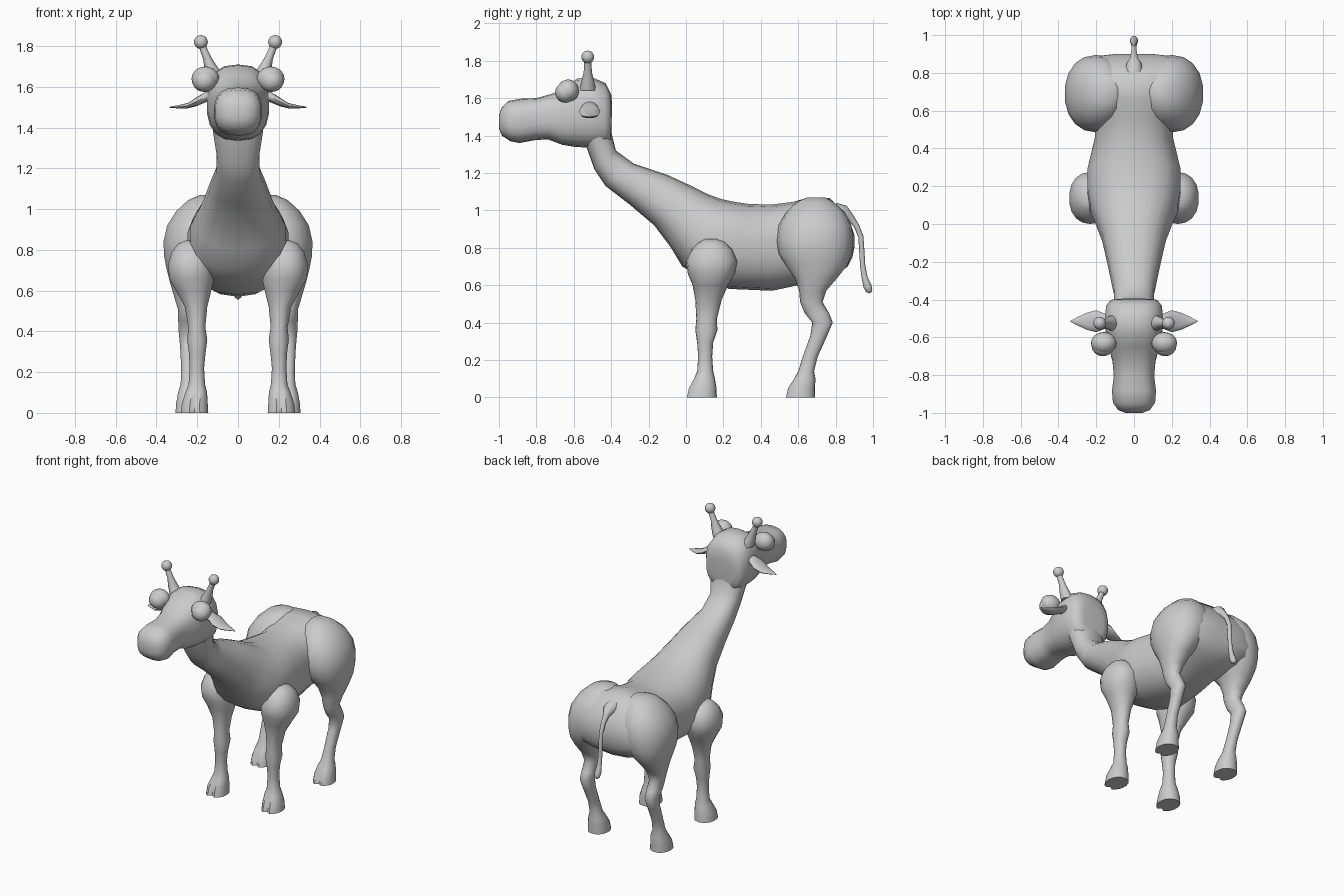
import bpy, bmesh, math
from mathutils import Vector

N = 18


def finish(name, bm):
    bmesh.ops.recalc_face_normals(bm, faces=bm.faces)
    me = bpy.data.meshes.new(name)
    bm.to_mesh(me)
    bm.free()
    for p in me.polygons:
        p.use_smooth = True
    me.set_sharp_from_angle(angle=math.radians(50))
    ob = bpy.data.objects.new(name, me)
    bpy.context.collection.objects.link(ob)
    return ob


def loft(name, rings, n=N, e=1.0):
    """rings: (centre, half-axis u, half-axis v, cleft factor for the -v vertex)"""
    bm = bmesh.new()
    rows = []
    for c, u, v, cleft in rings:
        row = []
        for i in range(n):
            a = 2 * math.pi * i / n - math.pi / 2
            ca, sa = math.cos(a), math.sin(a)
            k = cleft if i == 0 else 1
            s = math.copysign(abs(sa) ** e, sa) * k
            t = math.copysign(abs(ca) ** e, ca)
            row.append(bm.verts.new(Vector(c) + Vector(u) * t + Vector(v) * s))
        rows.append(row)
    for a, b in zip(rows, rows[1:]):
        for i in range(n):
            j = (i + 1) % n
            bm.faces.new((a[i], a[j], b[j], b[i]))
    bm.faces.new(rows[0])
    bm.faces.new(rows[-1])
    return finish(name, bm)


def profile(name, pairs, e):
    """Loft through top/bottom points (y, z) of the side outline plus half-width"""
    rings = []
    for y1, z1, y2, z2, w in pairs:
        t, b = Vector((0, y1, z1)), Vector((0, y2, z2))
        rings.append(((t + b) / 2, (w, 0, 0), (t - b) / 2, 1))
    return loft(name, rings, e=e)


def limb(name, rows, s):
    """Horizontal rings: z, x centre, x radius, y min, y max, cleft"""
    return loft(name, [((s * x, (y0 + y1) / 2, z), (rx, 0, 0), (0, (y1 - y0) / 2, 0), k)
                       for z, x, rx, y0, y1, k in rows], e=0.92)


def ball(name, c, r):
    bm = bmesh.new()
    bmesh.ops.create_uvsphere(bm, u_segments=16, v_segments=10, radius=1)
    for v in bm.verts:
        v.co = Vector(c) + Vector([v.co[i] * r[i] for i in range(3)])
    return finish(name, bm)


# neck and torso
profile("body", [
    (-.40, 1.42, -.54, 1.36, .125), (-.375, 1.32, -.49, 1.22, .105),
    (-.28, 1.25, -.43, 1.13, .108), (-.10, 1.19, -.30, 1.03, .14),
    (.03, 1.13, -.17, .92, .17), (.12, 1.085, -.08, .80, .205),
    (.19, 1.06, -.02, .70, .235), (.26, 1.045, .08, .64, .25),
    (.33, 1.035, .23, .58, .25), (.45, 1.03, .46, .57, .21),
    (.57, 1.045, .60, .60, .21), (.66, 1.07, .72, .625, .25),
    (.77, 1.065, .81, .66, .30), (.84, .995, .865, .70, .29),
    (.88, .93, .89, .75, .22), (.90, .87, .90, .80, .10)], .85)

# head and muzzle
profile("head", [
    (-.395, 1.56, -.40, 1.40, .08), (-.40, 1.62, -.405, 1.36, .125),
    (-.43, 1.68, -.44, 1.335, .15), (-.50, 1.71, -.52, 1.335, .155),
    (-.58, 1.705, -.60, 1.34, .15), (-.65, 1.66, -.66, 1.35, .135),
    (-.71, 1.625, -.74, 1.38, .115), (-.80, 1.60, -.81, 1.375, .108),
    (-.88, 1.597, -.89, 1.36, .118), (-.95, 1.585, -.94, 1.37, .113),
    (-.985, 1.55, -.985, 1.40, .085), (-1.0, 1.51, -1.0, 1.44, .045)], .78)

front_rows = [
    (0, .213, .068, 0, .165, .75), (.05, .212, .064, .012, .163, .75),
    (.10, .205, .054, .04, .155, .85), (.14, .202, .041, .06, .145, 1),
    (.22, .202, .036, .065, .14, 1), (.29, .20, .041, .06, .145, 1),
    (.36, .20, .050, .05, .168, 1), (.42, .202, .042, .055, .165, 1),
    (.52, .206, .056, .05, .19, 1), (.60, .218, .088, .035, .225, 1),
    (.66, .228, .112, .01, .26, 1), (.73, .232, .112, 0, .275, 1),
    (.79, .23, .096, .03, .25, 1), (.83, .225, .07, .07, .21, 1),
    (.847, .22, .035, .10, .17, 1)]
hind_rows = [
    (0, .24, .068, .53, .69, .75), (.05, .24, .064, .542, .69, .75),
    (.10, .24, .055, .575, .692, .85), (.14, .242, .04, .60, .685, 1),
    (.22, .245, .034, .625, .705, 1), (.33, .248, .037, .665, .755, 1),
    (.40, .25, .042, .675, .785, 1), (.45, .25, .044, .635, .765, 1),
    (.51, .25, .046, .61, .73, 1), (.57, .252, .062, .605, .75, 1),
    (.64, .25, .085, .58, .81, 1), (.71, .235, .118, .53, .865, 1),
    (.77, .215, .15, .495, .885, 1), (.84, .20, .168, .485, .895, 1),
    (.92, .19, .16, .495, .885, 1), (.99, .175, .13, .535, .85, 1),
    (1.045, .155, .09, .59, .79, 1), (1.07, .14, .045, .65, .745, 1)]

for s, side in ((-1, "left"), (1, "right")):
    # legs with cleft hooves
    limb("front_leg_" + side, front_rows, s)
    limb("hind_leg_" + side, hind_rows, s)
    # eyeball and lid
    ball("eyeball_" + side, (s * .165, -.645, 1.63), (.06, .055, .055))
    ball("eyelid_" + side, (s * .16, -.63, 1.64), (.068, .058, .06))
    # horn stalk and knob
    loft("horn_" + side, [((s * x, -.525, z), (r, 0, 0), (0, r, 0), 1) for x, z, r in
                          ((.105, 1.64, .045), (.13, 1.69, .034), (.15, 1.74, .022), (.18, 1.81, .018))], 12)
    ball("horn_knob_" + side, (s * .182, -.525, 1.82), (.034, .034, .034))
    # leaf-shaped ear
    loft("ear_" + side, [((s * x, -.515, z), (0, ry, 0), (s * -.3 * rz, 0, rz), 1) for x, z, ry, rz in
                         ((.12, 1.56, .03, .025), (.16, 1.55, .042, .03), (.20, 1.53, .058, .026),
                          (.25, 1.507, .045, .014), (.30, 1.502, .022, .007), (.335, 1.50, .003, .003))], 12)

# tail
path = [(.80, .99, .05), (.845, .985, .042), (.875, .965, .022), (.91, .92, .015), (.935, .86, .014),
        (.94, .78, .014), (.945, .70, .014), (.955, .64, .016), (.97, .595, .022), (.98, .57, .018),
        (.988, .56, .006)]
rings = []
for i, (y, z, r) in enumerate(path):
    a, b = path[max(i - 1, 0)], path[min(i + 1, len(path) - 1)]
    d = Vector((0, b[0] - a[0], b[1] - a[1])).normalized()
    rings.append(((0, y, z), (r, 0, 0), Vector((0, -d.z, d.y)) * r, 1))
loft("tail", rings, 10)
